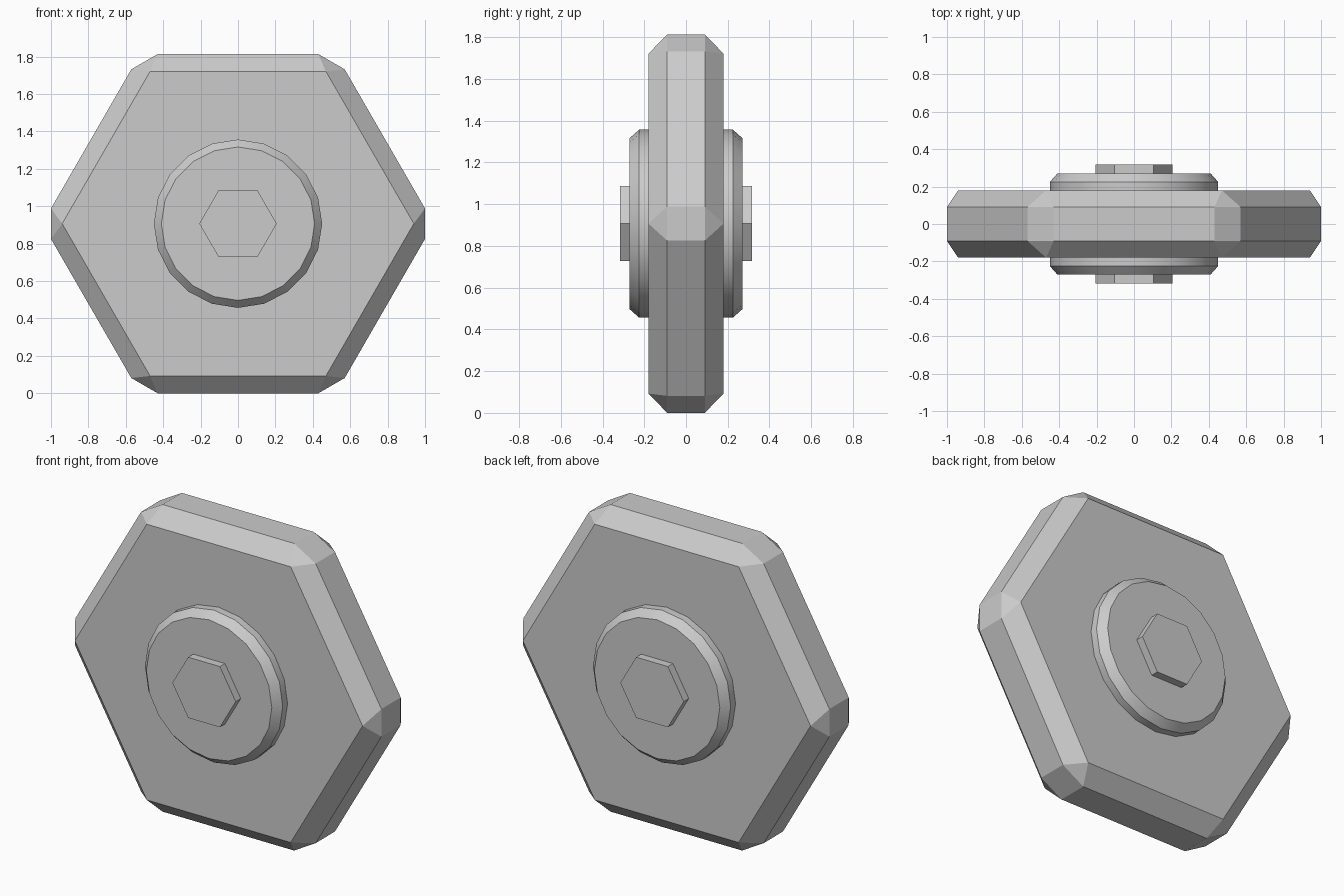
import bpy, bmesh
from math import radians, cos, sin, hypot, atan2, degrees

if "Cube" in bpy.data.objects:
    bpy.data.objects.remove(bpy.data.objects["Cube"])

CUT = 0.0814                      # half width of the clipped plate corners
CZ = cos(radians(30)) + CUT / 2   # height of the wheel axis


def ring(radius, n, y, start=0.0):
    """Regular polygon of points around the y axis."""
    pts = []
    for i in range(n):
        a = radians(start + 360 * i / n)
        pts.append((radius * cos(a), y, radius * sin(a)))
    return pts


def convex_part(name, rings):
    """Convex solid wrapped round the given rings, with flat faces merged."""
    bm = bmesh.new()
    for pts in rings:
        for p in pts:
            bm.verts.new(p)
    bmesh.ops.convex_hull(bm, input=bm.verts[:])
    bmesh.ops.dissolve_limit(bm, angle_limit=radians(1), verts=bm.verts[:], edges=bm.edges[:])
    bmesh.ops.recalc_face_normals(bm, faces=bm.faces[:])
    mesh = bpy.data.meshes.new(name)
    bm.to_mesh(mesh)
    bm.free()
    ob = bpy.data.objects.new(name, mesh)
    ob.location.z = CZ
    bpy.context.collection.objects.link(ob)
    bpy.ops.object.select_all(action='DESELECT')
    bpy.context.view_layer.objects.active = ob
    ob.select_set(True)
    bpy.ops.object.shade_smooth_by_angle(angle=radians(25))
    return ob


# Hexagonal plate: clipped-corner rim, bevelled to a sharp hexagon on each face
clip = degrees(atan2(CUT, 1))
rim = hypot(1, CUT)
plate = []
for s in (-1, 1):
    plate.append(ring(0.94, 6, s * 0.18))
    plate.append(ring(rim, 6, s * 0.09, clip))
    plate.append(ring(rim, 6, s * 0.09, -clip))
convex_part("hex_plate", plate)

# Round hub with a chamfered edge on both sides
hub = [ring(r, 20, s * y) for s in (-1, 1) for r, y in ((0.45, 0.225), (0.41, 0.27))]
convex_part("hub_disc", hub)

# Hexagonal axle showing as a bolt head on both sides
convex_part("hex_bolt", [ring(0.207, 6, s * 0.317) for s in (-1, 1)])
